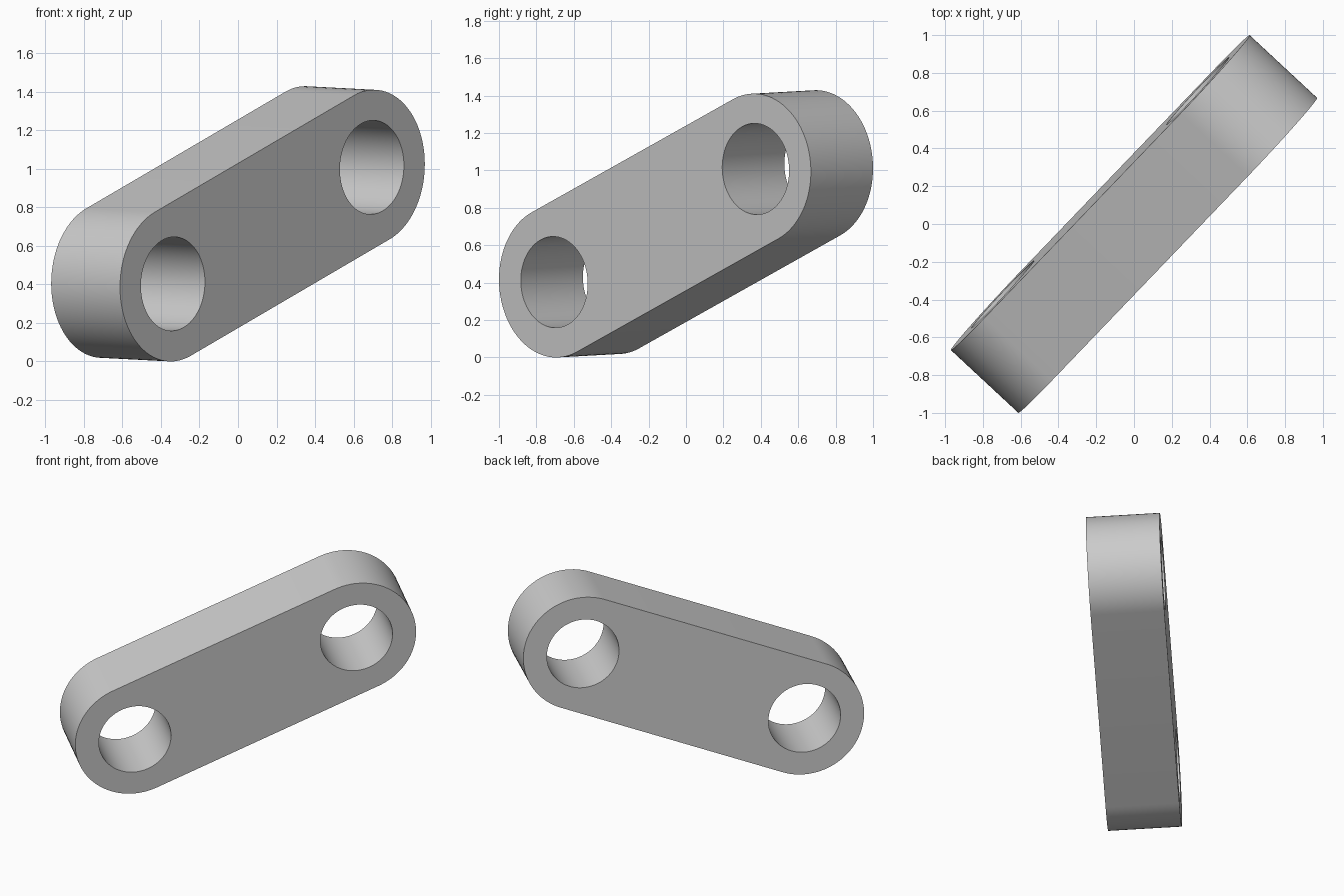
import bpy
import bmesh
from math import cos, sin, pi, radians
from mathutils import Matrix, Vector

cube = bpy.data.objects.get("Cube")
if cube:
    bpy.data.objects.remove(cube)

OUTER = 0.403      # radius of the rounded ends
HOLE = 0.244       # radius of the pin holes
THICK = 0.488      # plate thickness
SEGMENTS = 96
AXIS = Vector((1.033, 1.077, 0.605))      # from lower hole to upper hole
FACING = Vector((0.1775, -0.1675, -0.01))  # front face direction
HALF = AXIS.length / 2


def arc(cx, radius, start, sweep, count):
    """Points along an arc in the plate's own plane."""
    return [(cx + radius * cos(start + sweep * i / count),
             radius * sin(start + sweep * i / count), -THICK / 2)
            for i in range(count + 1)]


def add_loop(bm, points):
    verts = [bm.verts.new(p) for p in points]
    return [bm.edges.new((a, b)) for a, b in zip(verts, verts[1:] + verts[:1])]


# Link plate: stadium outline with a hole at each end
bm = bmesh.new()
edges = add_loop(bm, arc(HALF, OUTER, -pi / 2, pi, SEGMENTS // 2)
                 + arc(-HALF, OUTER, pi / 2, pi, SEGMENTS // 2))
for side in (-1, 1):
    edges += add_loop(bm, arc(side * HALF, HOLE, 0, 2 * pi, SEGMENTS)[:-1])
bmesh.ops.triangle_fill(bm, edges=edges, use_beauty=True, normal=(0, 0, 1))

# Give the plate its thickness
result = bmesh.ops.extrude_face_region(bm, geom=bm.faces[:], use_keep_orig=True)
top = [g for g in result["geom"] if isinstance(g, bmesh.types.BMVert)]
bmesh.ops.translate(bm, verts=top, vec=(0, 0, THICK))
bmesh.ops.recalc_face_normals(bm, faces=bm.faces)

# Tilt the plate into its pose and stand it on the ground
along = AXIS.normalized()
normal = (FACING - along * FACING.dot(along)).normalized()
across = normal.cross(along)
pose = Matrix((along, across, normal)).transposed()
bmesh.ops.transform(bm, matrix=pose.to_4x4(), verts=bm.verts)
lowest = min(v.co.z for v in bm.verts)
bmesh.ops.translate(bm, verts=bm.verts, vec=(0, 0, -lowest))

mesh = bpy.data.meshes.new("link_plate")
bm.to_mesh(mesh)
bm.free()
plate = bpy.data.objects.new("link_plate", mesh)
bpy.context.collection.objects.link(plate)

# Plain grey finish
grey = bpy.data.materials.new("light_grey")
grey.use_nodes = True
colour = (0.6, 0.6, 0.6, 1)
grey.diffuse_color = colour
grey.node_tree.nodes["Principled BSDF"].inputs["Base Color"].default_value = colour
mesh.materials.append(grey)

bpy.ops.object.select_all(action="DESELECT")
plate.select_set(True)
bpy.context.view_layer.objects.active = plate
bpy.ops.object.shade_smooth_by_angle(angle=radians(30))
